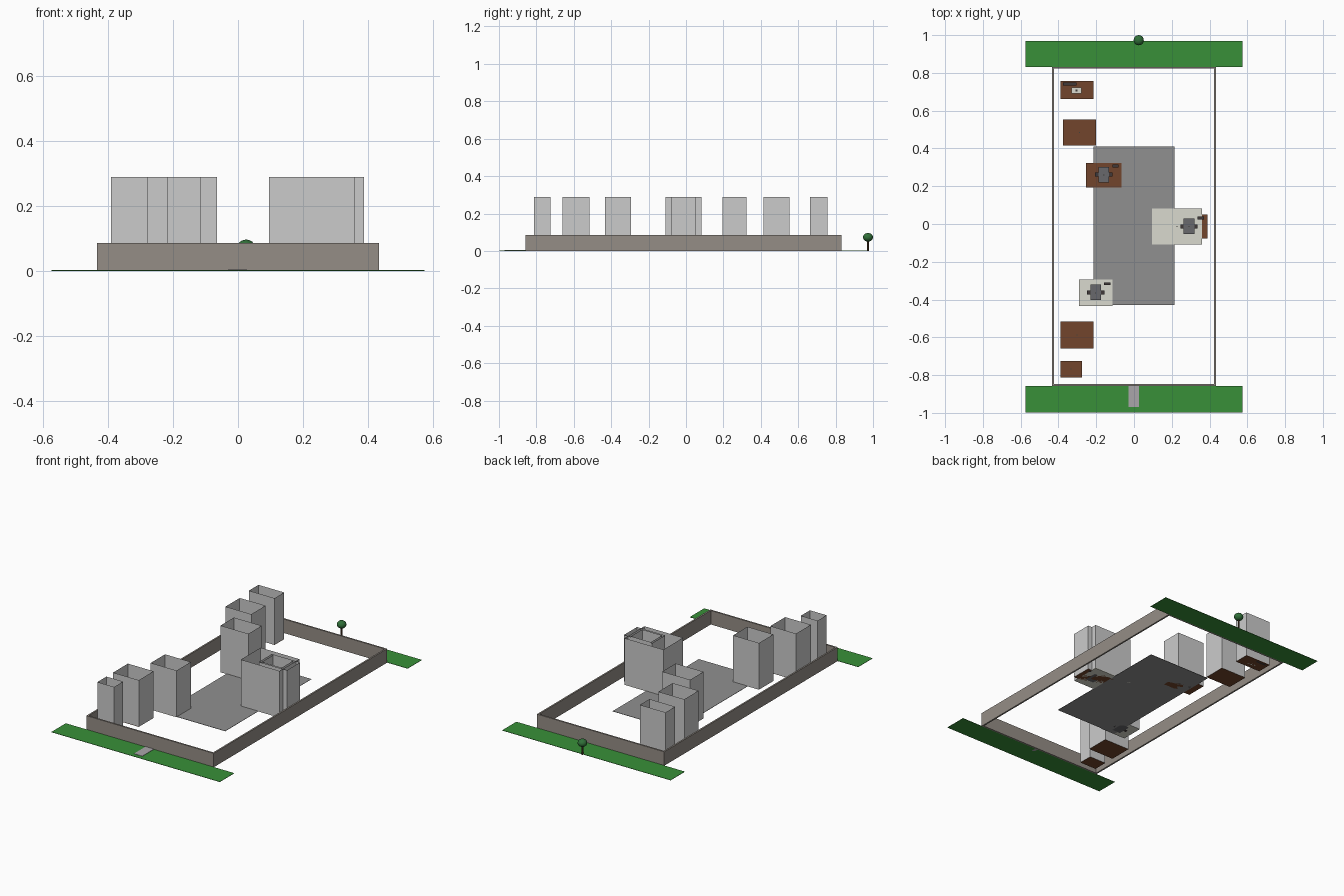
import bpy
import bmesh
from mathutils import Matrix

cube = bpy.data.objects.get("Cube")
if cube:
    bpy.data.objects.remove(cube, do_unlink=True)


def material(name, r, g, b):
    mat = bpy.data.materials.new(name)
    mat.use_nodes = True
    mat.diffuse_color = (r, g, b, 1)
    for node in mat.node_tree.nodes:
        if node.type == 'BSDF_PRINCIPLED':
            node.inputs["Base Color"].default_value = (r, g, b, 1)
    return mat


grass = material("grass", 0.04, 0.28, 0.04)
leaf = material("leaf", 0.03, 0.16, 0.04)
wood = material("wood", 0.17, 0.06, 0.025)
bark = material("bark", 0.08, 0.04, 0.02)
stone = material("stone", 0.3, 0.27, 0.24)
paving = material("paving", 0.28, 0.28, 0.28)
path_grey = material("path_grey", 0.4, 0.38, 0.4)
tile = material("tile", 0.7, 0.7, 0.62)
dark = material("dark", 0.05, 0.04, 0.04)
fabric = material("fabric", 0.14, 0.14, 0.15)


def finish(name, bm, mat=None):
    mesh = bpy.data.meshes.new(name)
    bm.to_mesh(mesh)
    bm.free()
    obj = bpy.data.objects.new(name, mesh)
    bpy.context.collection.objects.link(obj)
    if mat:
        mesh.materials.append(mat)
    return obj


def box(name, x0, x1, y0, y1, z0, z1, mat=None):
    bm = bmesh.new()
    centre = Matrix.Translation(((x0 + x1) / 2, (y0 + y1) / 2, (z0 + z1) / 2))
    size = Matrix.Diagonal((x1 - x0, y1 - y0, z1 - z0, 1))
    bmesh.ops.create_cube(bm, size=1, matrix=centre @ size)
    return finish(name, bm, mat)


def block(name, cx, cy, w, d, z0, z1, mat):
    return box(name, cx - w / 2, cx + w / 2, cy - d / 2, cy + d / 2, z0, z1, mat)


def wall_ring(name, x0, x1, y0, y1, height, mat=None):
    # Four upright walls, open at the top and bottom
    bm = bmesh.new()
    corners = [(x0, y0), (x1, y0), (x1, y1), (x0, y1)]
    low = [bm.verts.new((x, y, 0)) for x, y in corners]
    high = [bm.verts.new((x, y, height)) for x, y in corners]
    for i in range(4):
        j = (i + 1) % 4
        bm.faces.new((low[i], low[j], high[j], high[i]))
    return finish(name, bm, mat)


# Grounds and perimeter
box("back_lawn", -0.574, 0.574, 0.832, 0.97, 0, 0.002, grass)
box("front_lawn", -0.574, 0.574, -0.997, -0.857, 0, 0.002, grass)
box("entrance_path", -0.03, 0.027, -0.97, -0.857, 0, 0.004, path_grey)
box("courtyard", -0.214, 0.214, -0.43, 0.409, 0, 0.002, paving)
perimeter = wall_ring("perimeter_wall", -0.434, 0.434, -0.857, 0.832, 0.086, stone)
solid = perimeter.modifiers.new("thickness", 'SOLIDIFY')
solid.thickness = 0.01
solid.offset = -1
solid.use_even_offset = True

# Rooms: name, x range, y range, floor material, floor level
ROOMS = [
    ("back_bathroom", -0.39, -0.215, 0.663, 0.756, wood, 0.003),
    ("back_room", -0.376, -0.2, 0.415, 0.554, wood, 0.003),
    ("bedroom", -0.255, -0.065, 0.194, 0.324, wood, 0.004),
    ("hall", 0.096, 0.36, -0.109, 0.083, tile, 0.005),
    ("hall_bedroom", 0.196, 0.388, -0.077, 0.05, wood, 0.003),
    ("front_bedroom", -0.291, -0.115, -0.434, -0.295, tile, 0.004),
    ("front_room", -0.39, -0.215, -0.659, -0.515, wood, 0.003),
    ("front_store", -0.39, -0.276, -0.812, -0.724, wood, 0.003),
]
for name, x0, x1, y0, y1, mat, level in ROOMS:
    wall_ring(name + "_walls", x0, x1, y0, y1, 0.288)
    box(name + "_floor", x0, x1, y0, y1, 0, level, mat)
    block(name + "_lamp", (x0 + x1) / 2, (y0 + y1) / 2, 0.006, 0.006, level, 0.045, tile)
wall_ring("hall_partition_walls", 0.21, 0.345, -0.067, 0.043, 0.288)

# Beds with side tables and a dresser
for name, cx, cy in [("bedroom", -0.16, 0.262),
                     ("hall_bedroom", 0.291, -0.013),
                     ("front_bedroom", -0.203, -0.362)]:
    block(name + "_bed", cx, cy, 0.056, 0.082, 0, 0.03, fabric)
    for side, s in (("left", 1), ("right", -1)):
        block(f"{name}_{side}_table", cx + s * 0.037, cy, 0.018, 0.02, 0, 0.025, dark)
    block(name + "_dresser", cx + 0.062, cy + 0.045, 0.034, 0.014, 0, 0.04, dark)

# Bathroom fittings
block("basin", -0.305, 0.707, 0.052, 0.032, 0, 0.03, tile)
block("basin_drain", -0.305, 0.707, 0.01, 0.01, 0.03, 0.032, dark)
block("bathroom_shelf", -0.34, 0.741, 0.07, 0.014, 0, 0.03, dark)

# Tree
bm = bmesh.new()
bmesh.ops.create_cone(bm, cap_ends=True, segments=12, radius1=0.005, radius2=0.005,
                      depth=0.06, matrix=Matrix.Translation((0.025, 0.973, 0.03)))
trunk = finish("tree_trunk", bm, bark)
bm = bmesh.new()
bmesh.ops.create_uvsphere(bm, u_segments=20, v_segments=12, radius=1,
                          matrix=Matrix.Translation((0.025, 0.973, 0.073))
                          @ Matrix.Diagonal((0.027, 0.027, 0.023, 1)))
crown = finish("tree_crown", bm, leaf)
bpy.ops.object.select_all(action='DESELECT')
for obj in (trunk, crown):
    obj.select_set(True)
    bpy.context.view_layer.objects.active = obj
bpy.ops.object.shade_smooth_by_angle()
